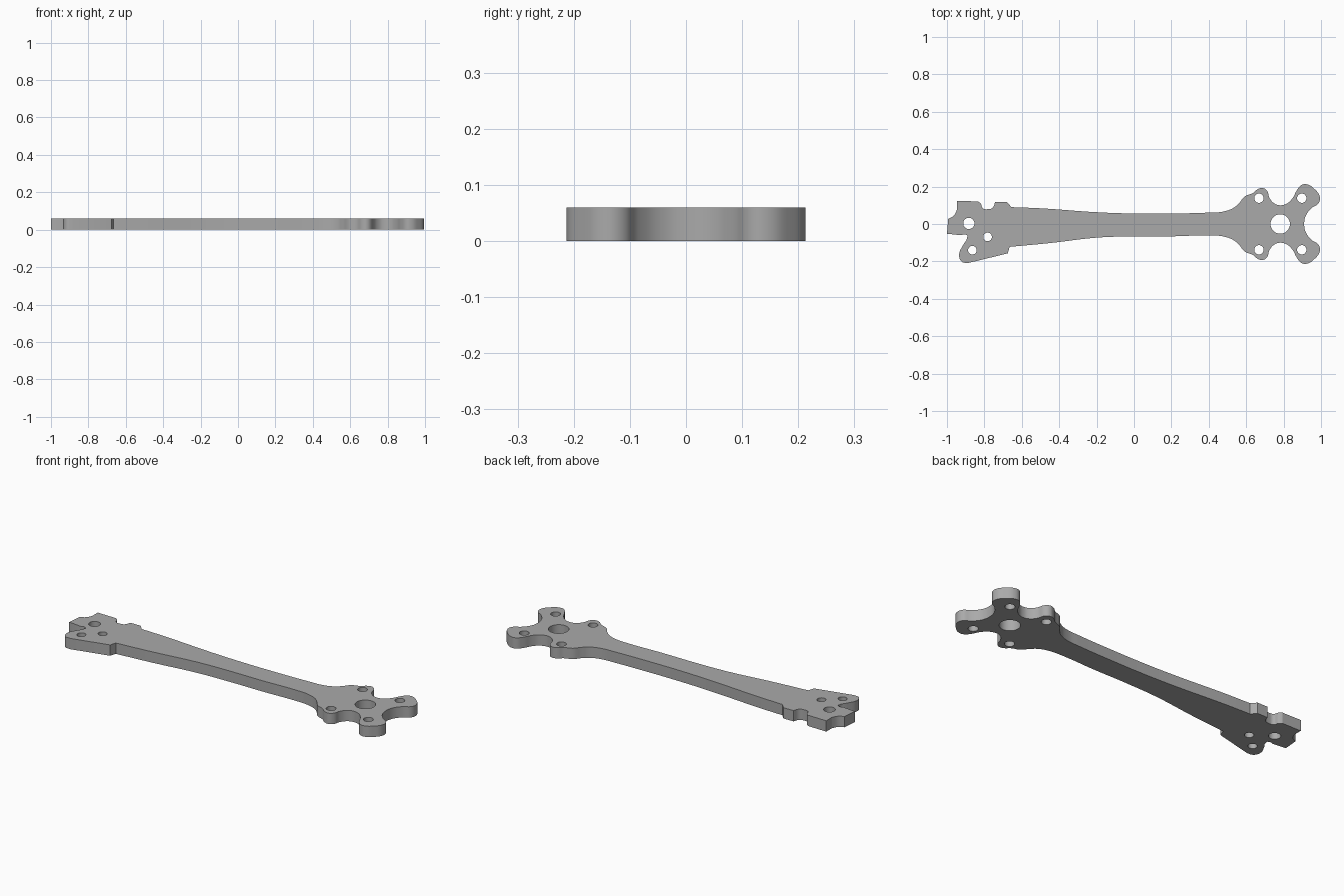
import bpy
import bmesh
from math import radians

THICKNESS = 0.06

cube = bpy.data.objects.get("Cube")
if cube:
    bpy.data.objects.remove(cube, do_unlink=True)

grey = bpy.data.materials.new("plain grey")
grey.use_nodes = True
colour = (0.4, 0.4, 0.4, 1.0)
grey.diffuse_color = colour
grey.node_tree.nodes["Principled BSDF"].inputs["Base Color"].default_value = colour

# Rear half of the motor mount: beam flare, small lobe, waist, large lobe, end notch
flare = [(.4, .061), (.475, .066), (.535, .088), (.565, .115)]
lobes = [(.565, .115), (.592, .147), (.635, .165), (.665, .188), (.69, .192),
         (.713, .175), (.724, .14), (.75, .11), (.782, .1), (.82, .111),
         (.847, .137), (.872, .182), (.895, .208), (.925, .212), (.965, .187),
         (.993, .147), (.988, .113), (.95, .085), (.919, .045), (.91, 0)]

# Arm edges, tapering from the clamp end to the middle
rear_edge = [(-.655, .09), (-.5, .084), (-.2, .063), (0, .056), (.2, .056)]
front_edge = [(.2, -.066), (0, -.066), (-.2, -.073), (-.45, -.102), (-.665, -.122)]

# Clamp end: each run is smooth, and its ends are corners
clamp_runs = [
    [(-.675, -.157)],
    [(-.885, -.208), (-.92, -.202), (-.935, -.165), (-.915, -.115), (-.895, -.085)],
    [(-.89, -.062), (-.905, -.055), (-.925, -.06)],
    [(-1, -.052)],
    [(-.993, .028), (-.965, .043), (-.947, .075)],
    [(-.947, .123)],
    [(-.835, .121), (-.82, .11), (-.808, .084), (-.782, .079), (-.757, .086), (-.742, .118)],
    [(-.68, .118)],
]


def mirror(points):
    return [(x, -y) for x, y in reversed(points)]


def add_loop(curve, points, corners, resolution):
    """Closed spline that runs smoothly through points, sharp at corners."""
    spline = curve.splines.new("BEZIER")
    spline.use_cyclic_u = True
    spline.resolution_u = resolution
    spline.bezier_points.add(len(points) - 1)
    for knot, (x, y) in zip(spline.bezier_points, points):
        knot.co = (x, y, 0)
        kind = "VECTOR" if (x, y) in corners else "AUTO"
        knot.handle_left_type = knot.handle_right_type = kind


def add_hole(curve, x, y, radius):
    ring = [(x + radius, y), (x, y + radius), (x - radius, y), (x, y - radius)]
    add_loop(curve, ring, set(), 8)


# Join the runs into one outline, without repeating shared points
head = flare + lobes
runs = [rear_edge, flare, lobes, mirror(lobes), mirror(flare), front_edge] + clamp_runs
outline = list(dict.fromkeys(p for run in runs for p in run))
corners = {p for run in clamp_runs for p in (run[0], run[-1])}
corners |= {rear_edge[0], front_edge[-1], flare[-1], mirror(flare)[0]}

plan = bpy.data.curves.new("arm_plan", "CURVE")
plan.dimensions = "2D"
plan.fill_mode = "BOTH"
plan.extrude = THICKNESS / 2
add_loop(plan, outline, corners, 6)

# Motor shaft hole and the four screw holes around it
add_hole(plan, .782, 0, .052)
for x in (.668, .897):
    for y in (-.138, .138):
        add_hole(plan, x, y, .025)

# Clamp screw holes
for x, y, radius in [(-.883, .003, .03), (-.783, -.069, .023), (-.864, -.14, .023)]:
    add_hole(plan, x, y, radius)

# Turn the plan into one solid plate resting on the ground
helper = bpy.data.objects.new("arm_plan", plan)
bpy.context.collection.objects.link(helper)
bpy.context.view_layer.update()
evaluated = helper.evaluated_get(bpy.context.evaluated_depsgraph_get())
mesh = bpy.data.meshes.new_from_object(evaluated)
bpy.data.objects.remove(helper, do_unlink=True)

bm = bmesh.new()
bm.from_mesh(mesh)
bmesh.ops.remove_doubles(bm, verts=bm.verts, dist=0.0002)
bmesh.ops.translate(bm, verts=bm.verts, vec=(0, 0, THICKNESS / 2))
bmesh.ops.recalc_face_normals(bm, faces=bm.faces)
bm.to_mesh(mesh)
bm.free()

mesh.materials.clear()
mesh.materials.append(grey)
arm = bpy.data.objects.new("frame_arm", mesh)
bpy.context.collection.objects.link(arm)
bpy.context.view_layer.objects.active = arm
arm.select_set(True)
bpy.ops.object.shade_smooth_by_angle(angle=radians(30))
